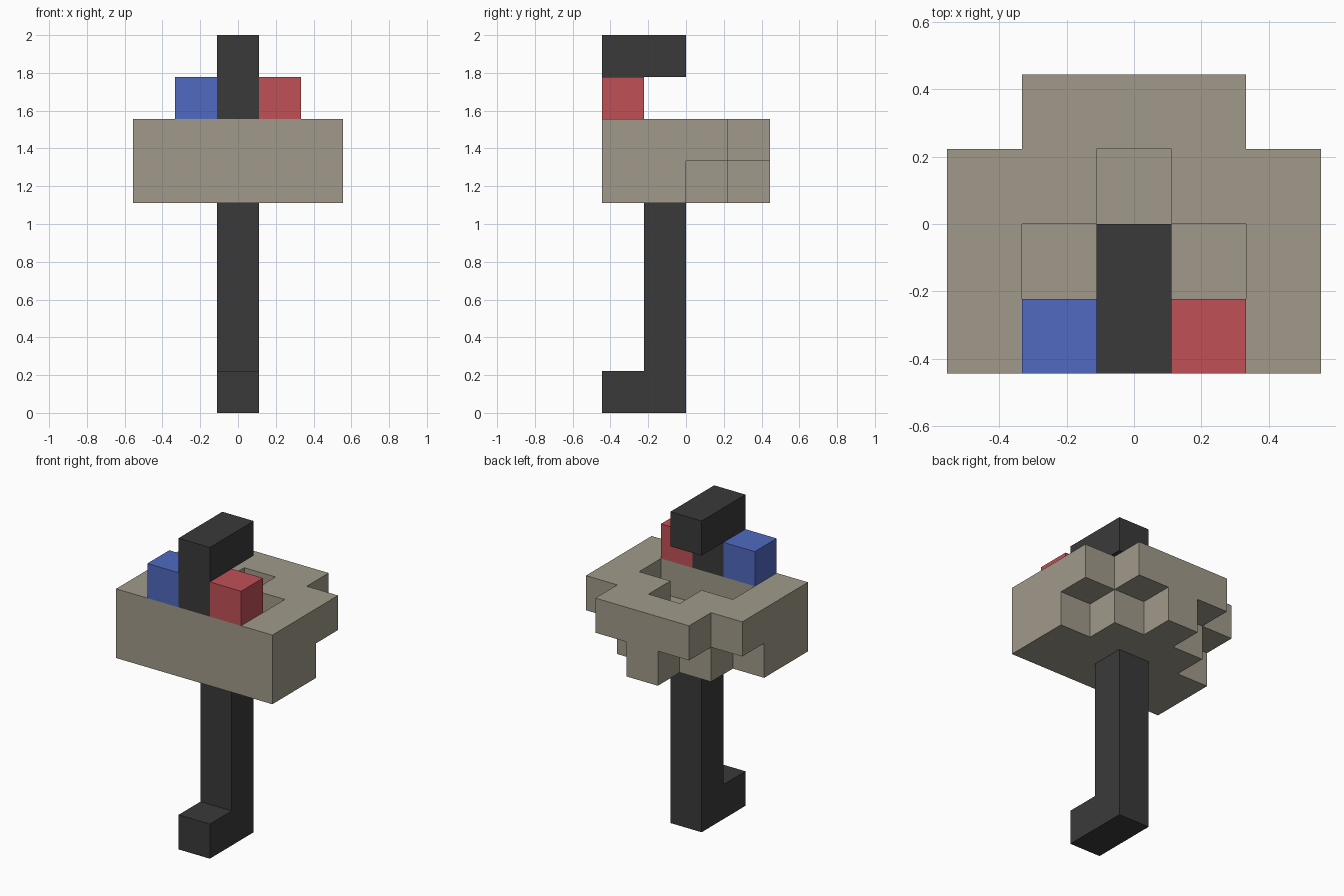
import bpy
import bmesh

cube = bpy.data.objects.get("Cube")
if cube:
    bpy.data.objects.remove(cube, do_unlink=True)

U = 2 / 9  # edge length of one block


def make_material(name, srgb):
    linear = [(c / 255 / 12.92) if c < 11 else ((c / 255 + 0.055) / 1.055) ** 2.4 for c in srgb]
    mat = bpy.data.materials.new(name)
    mat.use_nodes = True
    mat.diffuse_color = (*linear, 1)
    mat.node_tree.nodes["Principled BSDF"].inputs["Base Color"].default_value = (*linear, 1)
    return mat


def box(x0, x1, y0, y1, z0, z1):
    """Set of grid cells; columns -2..2, rows 0..3 from the front, levels 0..8 (ends included)."""
    return {(x, y, z) for x in range(x0, x1 + 1)
            for y in range(y0, y1 + 1) for z in range(z0, z1 + 1)}


def build(name, cells, mat):
    """Build one closed shell around the cells, with no faces inside."""
    bm = bmesh.new()
    verts = {}

    def vert(corner):
        if corner not in verts:
            x, y, z = corner
            verts[corner] = bm.verts.new(((x - 0.5) * U, (y - 2) * U, z * U))
        return verts[corner]

    for cell in sorted(cells):
        for axis in range(3):
            for side in (0, 1):
                neighbour = list(cell)
                neighbour[axis] += 2 * side - 1
                if tuple(neighbour) in cells:
                    continue
                a, b = (axis + 1) % 3, (axis + 2) % 3
                loop = []
                for da, db in ((0, 0), (1, 0), (1, 1), (0, 1)):
                    corner = list(cell)
                    corner[axis] += side
                    corner[a] += da
                    corner[b] += db
                    loop.append(vert(tuple(corner)))
                bm.faces.new(loop if side else loop[::-1])

    mesh = bpy.data.meshes.new(name)
    bm.to_mesh(mesh)
    bm.free()
    mesh.materials.append(mat)
    obj = bpy.data.objects.new(name, mesh)
    bpy.context.collection.objects.link(obj)
    return obj


stone = make_material("warm grey", (160, 154, 138))
black = make_material("charcoal", (58, 58, 58))
red = make_material("red", (192, 80, 86))
blue = make_material("blue", (80, 106, 193))

# Basin: stepped lower layer, wider upper layer with a T-shaped recess
lower = box(-2, 2, 0, 1, 5, 5) | box(-1, 1, 2, 2, 5, 5) | box(0, 0, 3, 3, 5, 5)
upper = box(-2, 2, 0, 2, 6, 6) | box(-1, 1, 3, 3, 6, 6)
recess = box(-1, 1, 1, 1, 6, 6) | box(0, 0, 2, 2, 6, 6)
build("basin", lower | (upper - recess), stone)

# Stand with a foot pointing forward
build("stand", box(0, 0, 1, 1, 0, 4) | box(0, 0, 0, 0, 0, 0), black)

# Spout rising at the front and reaching back over the recess
build("spout", box(0, 0, 0, 0, 7, 8) | box(0, 0, 1, 1, 8, 8), black)

# Coloured knobs on each side of the spout
build("left_knob", box(1, 1, 0, 0, 7, 7), red)
build("right_knob", box(-1, -1, 0, 0, 7, 7), blue)
